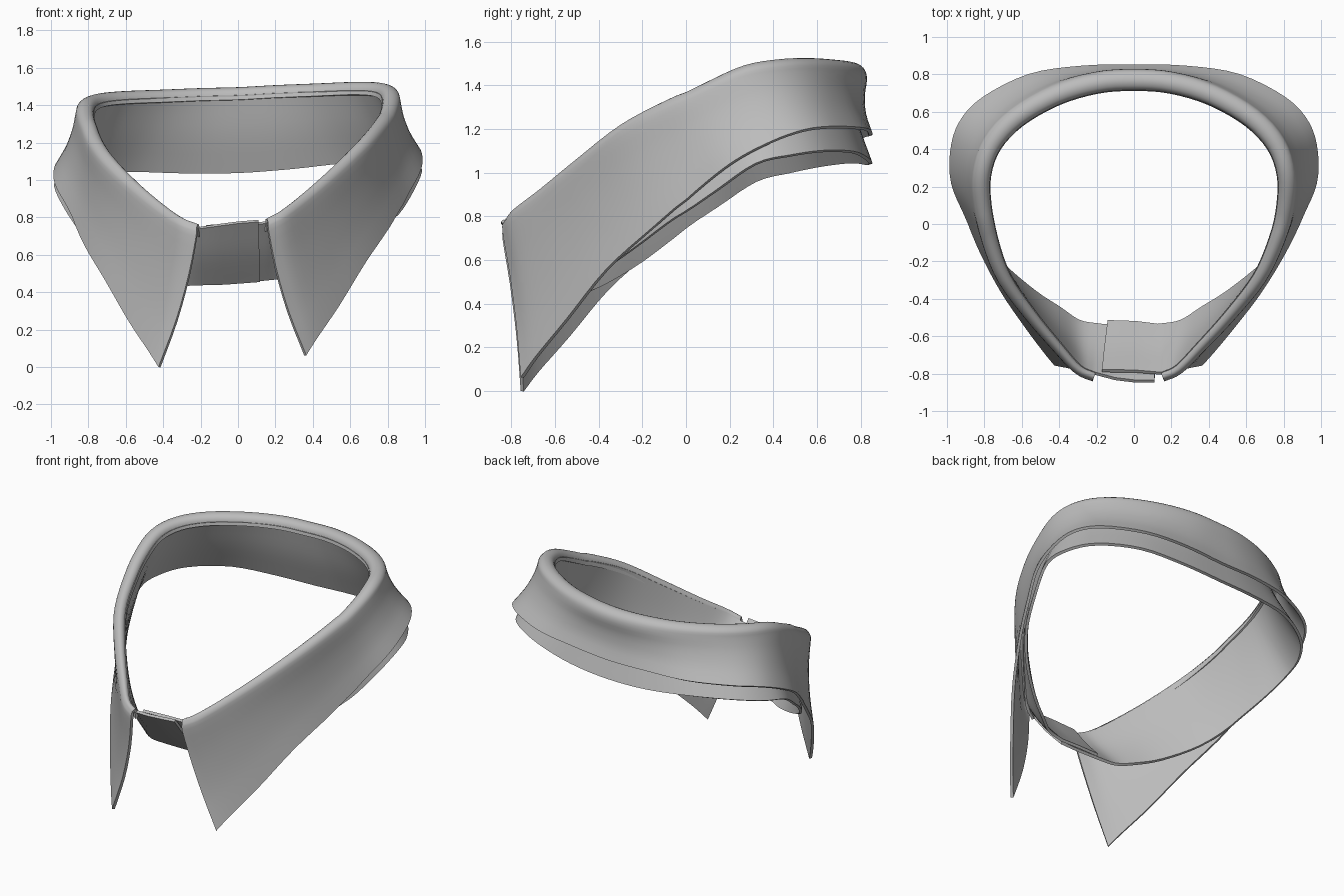
import bpy, math
from mathutils import Vector as V

cube = bpy.data.objects.get("Cube")
if cube:
    bpy.data.objects.remove(cube, do_unlink=True)

fabric = bpy.data.materials.new("grey_fabric")
fabric.use_nodes = True
grey = (0.5, 0.5, 0.5, 1)
fabric.diffuse_color = grey
fabric.node_tree.nodes["Principled BSDF"].inputs["Base Color"].default_value = grey

# Half collar from the front opening to the centre back:
# fold ridge, leaf hem and stand hem
ridge = [(.185, -.815, .77), (.27, -.775, .81), (.38, -.66, .89), (.53, -.49, 1.02),
         (.68, -.29, 1.17), (.765, -.09, 1.28), (.81, .1, 1.375), (.815, .27, 1.45),
         (.76, .43, 1.48), (.63, .57, 1.49), (.42, .69, 1.49), (.2, .755, 1.49), (0, .77, 1.487)]
leaf_hem = [(.39, -.75, .03), (.45, -.68, .125), (.56, -.54, .29), (.69, -.36, .51),
            (.81, -.15, .7), (.9, .05, .88), (.97, .22, 1.01), (.975, .39, 1.1),
            (.93, .54, 1.155), (.81, .67, 1.175), (.56, .795, 1.18), (.28, .838, 1.18), (0, .845, 1.17)]
stand_hem = [(.15, -.54, .455), (.27, -.52, .46), (.38, -.45, .48), (.52, -.36, .53),
             (.7, -.21, .63), (.83, -.05, .75), (.92, .14, .88), (.975, .32, 1.0),
             (.94, .48, 1.04), (.82, .63, 1.065), (.58, .765, 1.07), (.29, .83, 1.05), (0, .845, 1.04)]


def mirrored(half):
    """Full run: left front, round the back, right front."""
    pts = [V(p) for p in half]
    return pts + [V((-p.x, p.y, p.z)) for p in reversed(pts[:-1])]


def spline(pts, steps):
    """Smooth curve through the given points."""
    ext = [2 * pts[0] - pts[1]] + pts + [2 * pts[-1] - pts[-2]]
    out = []
    for a, b, c, d in zip(ext, ext[1:], ext[2:], ext[3:]):
        for k in range(steps):
            t = k / steps
            out.append(b + (c - a) * t / 2 + (2 * a - 5 * b + 4 * c - d) * t * t / 2
                       + (3 * b - a - 3 * c + d) * t ** 3 / 2)
    return out + [pts[-1]]


def settle(p):
    """Slight lean that makes the worn collar uneven."""
    front = min(max(-p.y / 0.75, 0), 1)
    return V((p.x - 0.03 * front, p.y, p.z + p.x * (0.04 + 0.04 * math.sqrt(front))))


def sheet(name, rows, thickness):
    """Cloth sheet lofted through rows of points."""
    n = len(rows[0])
    verts = [settle(p) for row in rows for p in row]
    faces = [(i * n + j, i * n + j + 1, (i + 1) * n + j + 1, (i + 1) * n + j)
             for i in range(len(rows) - 1) for j in range(n - 1)]
    mesh = bpy.data.meshes.new(name)
    mesh.from_pydata(verts, [], faces)
    mesh.materials.append(fabric)
    ob = bpy.data.objects.new(name, mesh)
    bpy.context.collection.objects.link(ob)
    solid = ob.modifiers.new("cloth_thickness", "SOLIDIFY")
    solid.thickness = thickness
    solid.offset = 0
    bpy.ops.object.select_all(action="DESELECT")
    ob.select_set(True)
    bpy.context.view_layer.objects.active = ob
    bpy.ops.object.modifier_apply(modifier=solid.name)
    bpy.ops.object.shade_smooth_by_angle(angle=math.radians(45))


R, L, B = (spline(mirrored(h), 4) for h in (ridge, leaf_hem, stand_hem))
last = len(R) - 1
up = V((0, 0, 1))
leaf_rows, tops = [], []
for i, (r, l) in enumerate(zip(R, L)):
    tangent = R[min(i + 1, last)] - R[max(i - 1, 0)]
    out = V((tangent.y, -tangent.x, 0)).normalized()
    back = min(max((r.y + 0.8) / 1.3, 0), 1)
    w = 0.018 + 0.032 * back
    # Rolled fold, then the leaf falling to its hem, bowed in at the front edge
    shoulder = r + out * w - up * 0.06
    edge = max(0, 1 - min(i, last - i) / 8)
    bow = V((math.copysign(0.02 * edge, -r.x), 0, 0)) - out * (0.012 + 0.01 * back)
    fall = [shoulder.lerp(l, t) + bow * math.sin(math.pi * t) for t in (0.3, 0.65)]
    section = [r - out * w - up * 0.06, r - out * w * 0.75 - up * 0.015, r,
               r + out * w * 0.75 - up * 0.018, shoulder] + fall + [l]
    leaf_rows.append(spline(section, 3))
    tops.append(r - out * w * 0.95 - up * (0.012 + 0.02 * back))

sheet("collar_leaf", leaf_rows, 0.018)

# Button tabs: the left one tucks under, the right one laps over
under = [(V((-.14, -.785, .765)), V((-.12, -.52, .46))), (V((.03, -.787, .76)), V((.03, -.525, .455)))]
over = [(V((-.07, -.828, .765)), V((-.05, -.545, .45))), (V((.03, -.84, .77)), V((.04, -.555, .45))),
        (V((.14, -.84, .77)), V((.14, -.56, .45)))]
tops = [p[0] for p in under] + tops + [p[0] for p in over]
bottoms = [p[1] for p in under] + B + [p[1] for p in over]

# Stand: the inner band around the neck, flaring toward its hem
stand_rows = []
for t, b in zip(tops, bottoms):
    middle = t.lerp(b, 0.5)
    flare = min(max(-middle.y / 0.6, -1), 1) * 0.012
    middle += V((middle.x, middle.y, 0)).normalized() * flare
    stand_rows.append(spline([t, middle, b], 4))
sheet("collar_stand", stand_rows, 0.018)
